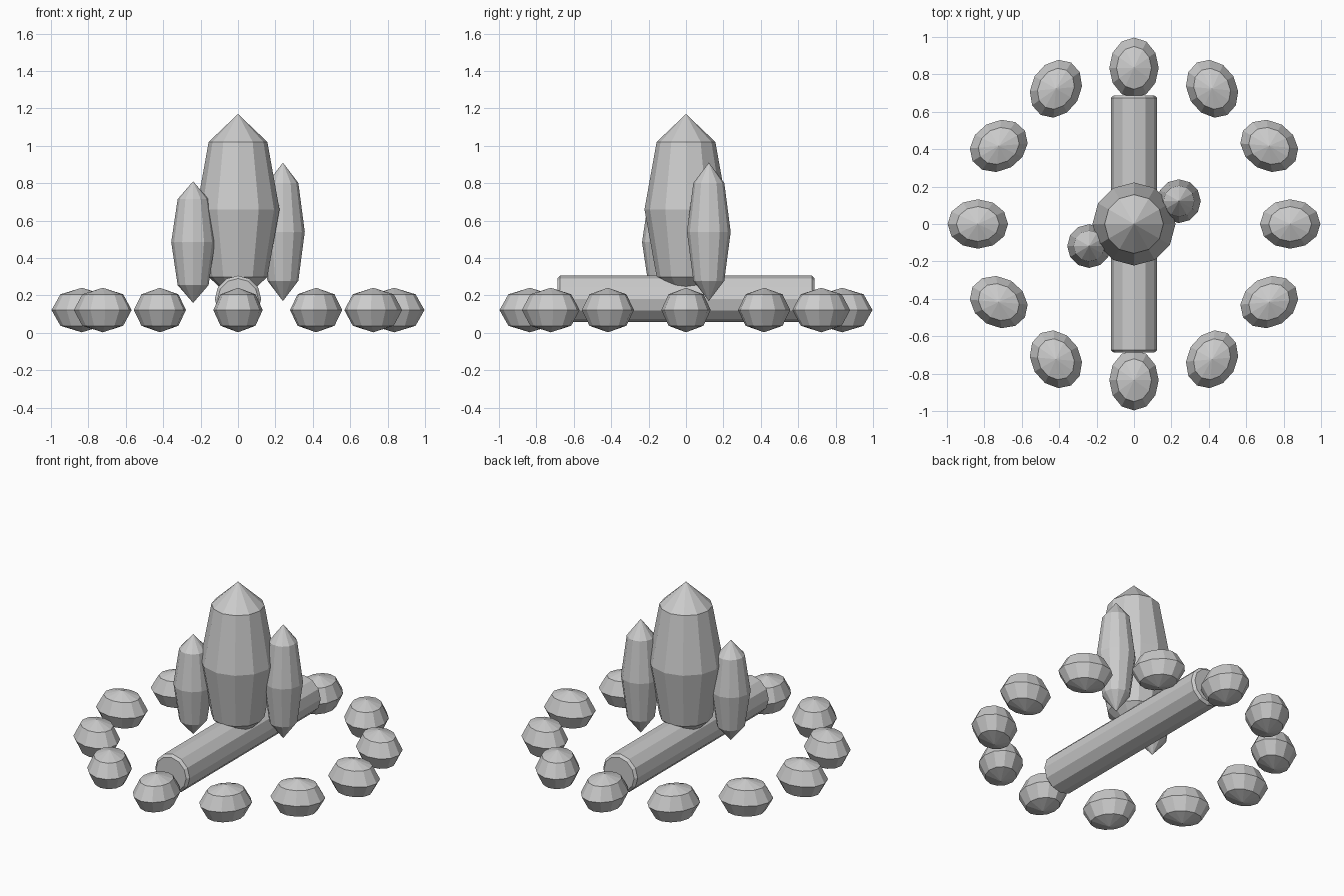
import bpy
import math

cube = bpy.data.objects.get("Cube")
if cube:
    bpy.data.objects.remove(cube, do_unlink=True)

grey = bpy.data.materials.new("plain_grey")
grey.use_nodes = True
colour = (0.6, 0.6, 0.6, 1)
grey.diffuse_color = colour
grey.node_tree.nodes["Principled BSDF"].inputs["Base Color"].default_value = colour


def faceted_ball(name, centre, radii, turn=0, sides=12):
    """Low-poly ellipsoid with four bands, flat shaded."""
    bpy.ops.mesh.primitive_uv_sphere_add(
        segments=sides, ring_count=4, radius=1, location=centre, rotation=(0, 0, turn))
    ball = bpy.context.object
    ball.name = name
    ball.scale = radii
    ball.data.materials.append(grey)
    return ball


# Ring of stones
STONES = 12
for i in range(STONES):
    a = math.tau * i / STONES
    faceted_ball(f"stone_{i + 1}", (0.835 * math.cos(a), 0.835 * math.sin(a), 0.122),
                 (0.162, 0.132, 0.119), turn=-a)

# Flames
faceted_ball("main_flame", (0, 0, 0.66), (0.222, 0.222, 0.51))
faceted_ball("left_flame", (0.24, 0.122, 0.54), (0.117, 0.117, 0.37))
faceted_ball("right_flame", (-0.24, -0.118, 0.485), (0.117, 0.117, 0.325))

# Log with narrowed ends
bpy.ops.mesh.primitive_cylinder_add(
    vertices=12, radius=0.124, depth=1.376, location=(0, 0, 0.182),
    rotation=(math.pi / 2, 0, 0))
log = bpy.context.object
log.name = "log"
log.data.materials.append(grey)
bevel = log.modifiers.new("narrowed_ends", "BEVEL")
bevel.limit_method = 'ANGLE'
bevel.angle_limit = math.radians(60)
bevel.offset_type = 'OFFSET'
bevel.width = 0.015
bevel.segments = 1
